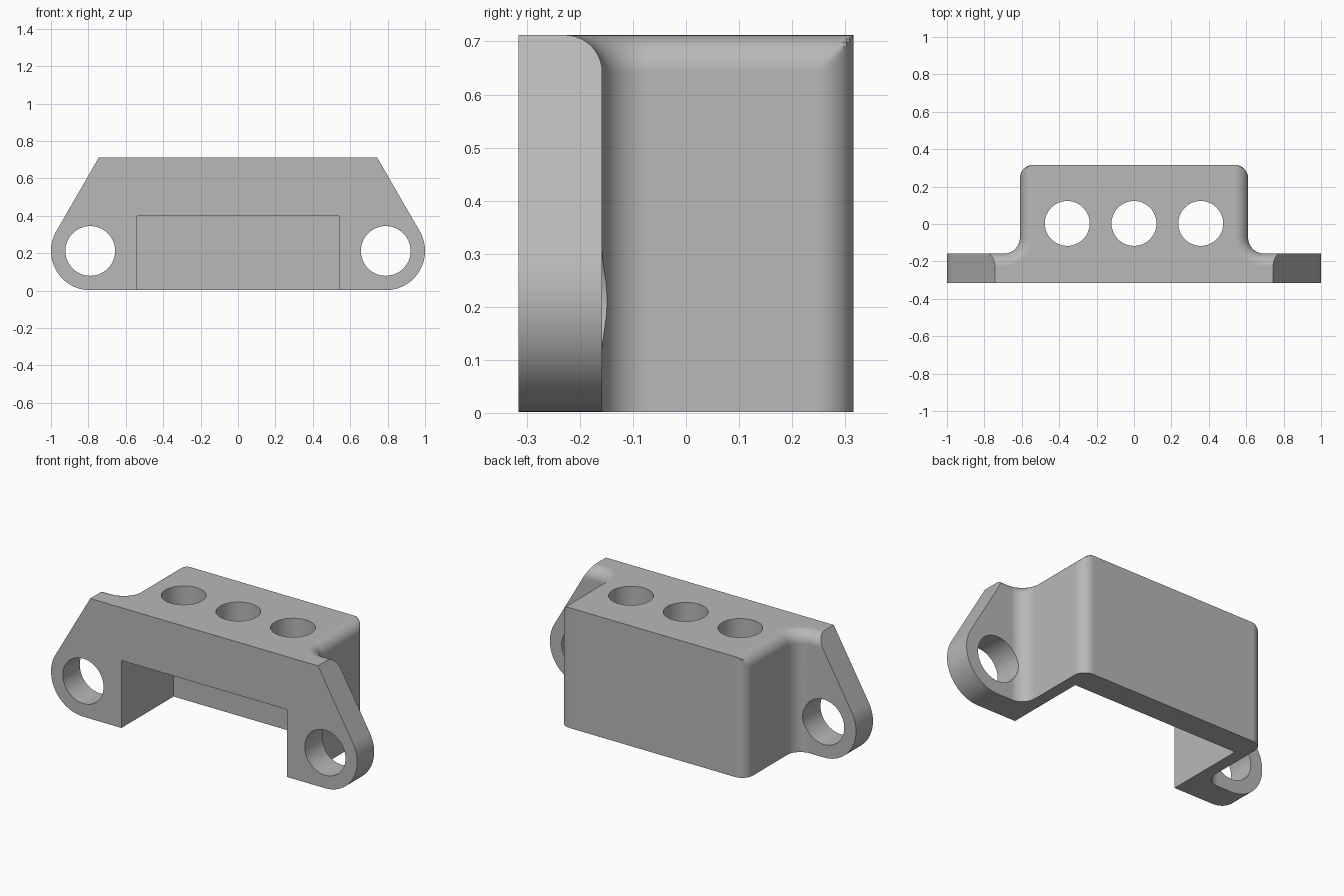
import bpy
import bmesh
from math import sin, cos, pi, radians

cube = bpy.data.objects.get("Cube")
if cube:
    bpy.data.objects.remove(cube, do_unlink=True)

HEIGHT, FRONT, BACK = 0.712, -0.316, 0.316
EAR_BACK, BODY_X = -0.158, 0.61
ROUND, FILLET = 0.07, 0.085
EAR_X, EAR_Z, EAR_R = 0.79, 0.212, 0.21

grey = bpy.data.materials.new("plain grey")
grey.use_nodes = True
colour = (0.48, 0.48, 0.48, 1)
grey.diffuse_color = colour
grey.node_tree.nodes["Principled BSDF"].inputs["Base Color"].default_value = colour


def loft(name, rings):
    """Closed solid through rings of equal point count."""
    bm = bmesh.new()
    rows = [[bm.verts.new(p) for p in ring] for ring in rings]
    n = len(rows[0])
    for low, high in zip(rows, rows[1:]):
        for i in range(n):
            j = (i + 1) % n
            bm.faces.new((low[i], low[j], high[j], high[i]))
    bm.faces.new(rows[0][::-1])
    bm.faces.new(rows[-1])
    bmesh.ops.recalc_face_normals(bm, faces=bm.faces)
    mesh = bpy.data.meshes.new(name)
    bm.to_mesh(mesh)
    bm.free()
    mesh.materials.append(grey)
    obj = bpy.data.objects.new(name, mesh)
    bpy.context.collection.objects.link(obj)
    return obj


def arc(cx, cy, r, start, end, steps):
    angles = [radians(start + (end - start) * i / steps) for i in range(steps + 1)]
    return [(cx + r * cos(a), cy + r * sin(a)) for a in angles]


def mirrored(half):
    """Close a right-hand half outline with its reflection."""
    return half + [(-x, y) for x, y in reversed(half)]


def plan(inset):
    """Plan outline, inset along the ears and body sides but not the back."""
    half = [(1.1, FRONT), (1.1, EAR_BACK - inset)]
    half += arc(BODY_X + FILLET, EAR_BACK + FILLET, FILLET + inset, 270, 180, 10)
    corner = arc(BODY_X - ROUND, BACK - ROUND, ROUND, 0, 90, 10)
    half += [(min(x, BODY_X - inset), y) for x, y in corner]
    return mirrored(half)


# Bracket body with rounded upper side edges
rings = [[(x, y, -0.1) for x, y in plan(0)]]
for i in range(11):
    a = pi / 2 * i / 10
    z = HEIGHT - ROUND + ROUND * sin(a)
    rings.append([(x, y, z) for x, y in plan(ROUND * (1 - cos(a)))])
body = loft("mounting_bracket", rings)

# Front silhouette: round ears with sloping shoulders
half = arc(EAR_X, EAR_Z, EAR_R, -90, 30, 24)
tip_x, tip_z = half[-1]
rise = 0.8 - tip_z
half.append((tip_x - rise * sin(pi / 6) / cos(pi / 6), 0.8))
outline = mirrored(half)
shape = loft("silhouette_cutter", [[(x, y, z) for x, z in outline] for y in (-0.5, 0.5)])

# Open pocket beneath the front
pocket_plan = [(-0.54, -0.5), (0.54, -0.5), (0.54, 0.17), (-0.54, 0.17)]
pocket = loft("pocket_cutter", [[(x, y, z) for x, y in pocket_plan] for z in (-0.2, 0.4)])

cuts = [(shape, "INTERSECT"), (pocket, "DIFFERENCE")]

# Screw holes through the ears
for side in (-1, 1):
    ring = arc(side * EAR_X, EAR_Z, 0.133, 0, 352.5, 47)
    hole = loft("ear_hole_cutter", [[(x, y, z) for x, z in ring] for y in (-0.5, 0.5)])
    cuts.append((hole, "DIFFERENCE"))

# Three holes through the roof
for x0 in (-0.357, 0, 0.357):
    ring = arc(x0, 0.003, 0.12, 0, 352.5, 47)
    hole = loft("top_hole_cutter", [[(x, y, z) for x, y in ring] for z in (0.3, 0.9)])
    cuts.append((hole, "DIFFERENCE"))

bpy.ops.object.select_all(action="DESELECT")
body.select_set(True)
bpy.context.view_layer.objects.active = body
for cutter, operation in cuts:
    cutter.hide_render = True
    mod = body.modifiers.new("cut", "BOOLEAN")
    mod.operation = operation
    mod.solver = "EXACT"
    mod.object = cutter
    bpy.ops.object.modifier_apply(modifier=mod.name)
for cutter, operation in cuts:
    bpy.data.objects.remove(cutter, do_unlink=True)

# Smooth rounds, crisp edges and even flats
bpy.ops.object.shade_smooth_by_angle(angle=radians(30))
weighted = body.modifiers.new("even_flats", "WEIGHTED_NORMAL")
weighted.keep_sharp = True
